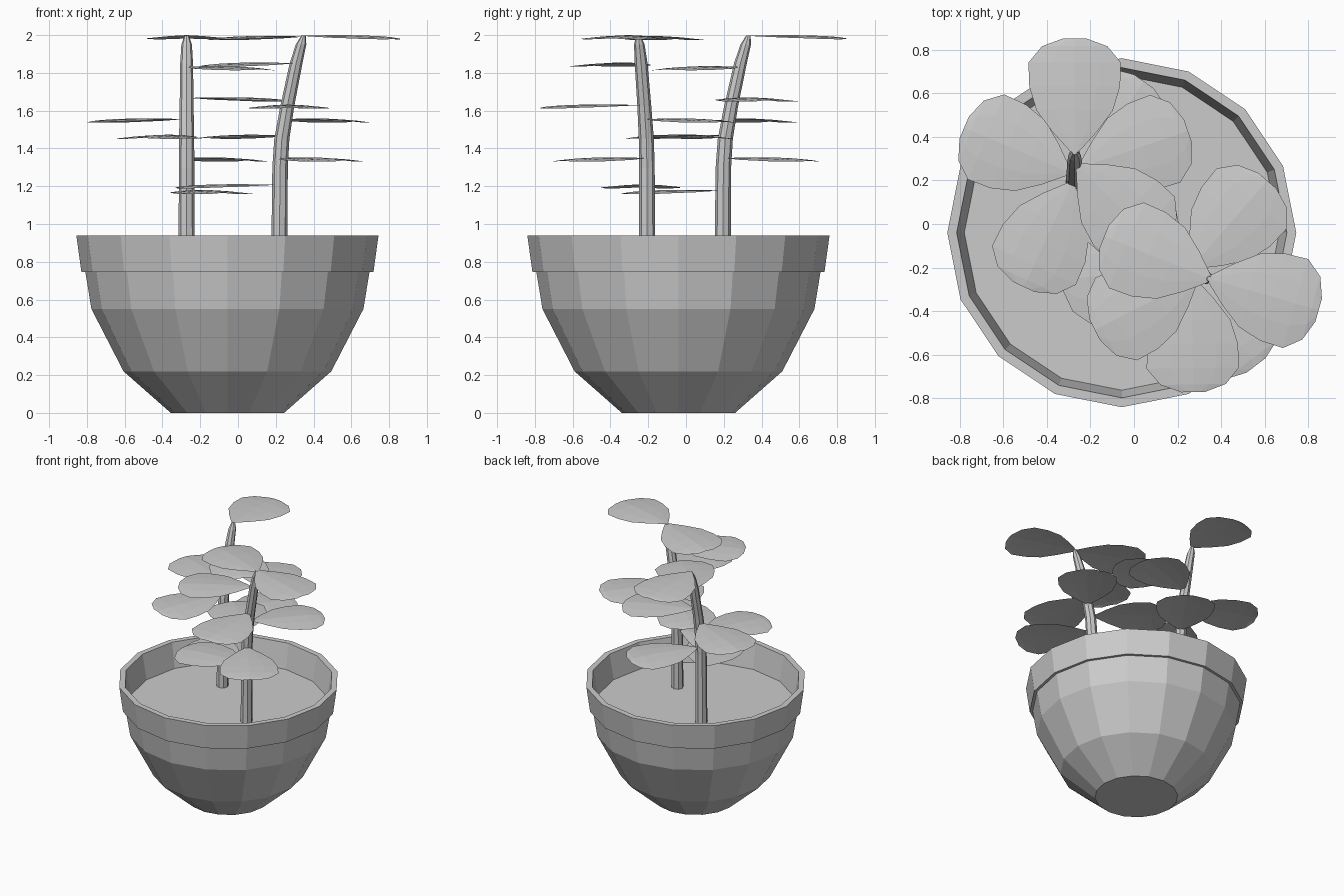
import bpy, bmesh
from math import sin, cos, pi, radians
from mathutils import Vector

if "Cube" in bpy.data.objects:
    bpy.data.objects.remove(bpy.data.objects["Cube"])


def add_object(name, bm):
    bmesh.ops.recalc_face_normals(bm, faces=bm.faces)
    mesh = bpy.data.meshes.new(name)
    bm.to_mesh(mesh)
    bm.free()
    obj = bpy.data.objects.new(name, mesh)
    bpy.context.collection.objects.link(obj)
    return obj


def loft(name, rings, sides):
    """Stack of horizontal rings (x, y, z, radius), capped at both ends."""
    bm = bmesh.new()
    loops = [[bm.verts.new((x + r * cos(2 * pi * i / sides),
                            y + r * sin(2 * pi * i / sides), z))
              for i in range(sides)] for x, y, z, r in rings]
    for a, b in zip(loops, loops[1:]):
        for i in range(sides):
            j = (i + 1) % sides
            bm.faces.new((a[i], a[j], b[j], b[i]))
    bm.faces.new(loops[0][::-1])
    bm.faces.new(loops[-1])
    return add_object(name, bm)


# Pot with rim lip, inner wall and soil, 16 sides
CX, CY = -0.056, -0.04
profile = [(0.30, 0), (0.55, 0.22), (0.72, 0.55), (0.752, 0.745), (0.773, 0.745),
           (0.80, 0.94), (0.757, 0.94), (0.722, 0.745)]
loft("pot", [(CX, CY, z, r) for r, z in profile], 16)

# Stem: height, sideways bend, radius
STEM = [(0.74, 0, .043), (1.3, .005, .041), (1.45, .015, .04), (1.62, .045, .037),
        (1.85, .095, .034), (1.95, .123, .028), (1.997, .137, .012)]

# Leaf outline: distance along the leaf, half width, midline height
LEAF = [(0, .018, 0), (.09, .10, .002), (.19, .175, .003), (.30, .208, .002),
        (.41, .212, -.002), (.485, .15, -.008), (.52, .055, -.014)]


def stem_at(base, lean, z):
    for (z0, b0, r0), (z1, b1, r1) in zip(STEM, STEM[1:]):
        if z <= z1:
            break
    t = min((z - z0) / (z1 - z0), 1)
    bend, r = b0 + (b1 - b0) * t, r0 + (r1 - r0) * t
    return base[0] + bend * cos(lean), base[1] + bend * sin(lean), r


def make_leaf(name, origin, angle):
    along = Vector((cos(angle), sin(angle), 0))
    across = Vector((-sin(angle), cos(angle), 0))
    bm = bmesh.new()
    rows = []
    for d, w, h in LEAF:
        row = []
        for s in (-1, -.5, 0, .5, 1):
            p = origin + along * d + across * (w * s)
            p.z += h - .016 * abs(s) ** 1.5 * (w / .21)
            row.append(bm.verts.new(p))
        rows.append(row)
    for a, b in zip(rows, rows[1:]):
        for i in range(4):
            bm.faces.new((a[i], b[i], b[i + 1], a[i + 1]))
    obj = add_object(name, bm)
    if obj.data.polygons[0].normal.z < 0:
        obj.data.flip_normals()


def make_plant(label, base, lean, leaves):
    lean = radians(lean)
    loft(label + "_stem", [(base[0] + b * cos(lean), base[1] + b * sin(lean), z, r)
                           for z, b, r in STEM], 8)
    for n, (angle, z) in enumerate(leaves):
        x, y, r = stem_at(base, lean, z)
        a = radians(angle)
        off = r * .8 if z < 1.95 else 0
        make_leaf(f"{label}_leaf_{n + 1}",
                  Vector((x + off * cos(a), y + off * sin(a), z)), a)


# Two plants, each leaf given as (direction in degrees, height)
make_plant("back", (-0.272, 0.193), 90,
           [(90, 1.997), (-45, 1.833), (19, 1.668), (157, 1.556),
            (245, 1.47), (55, 1.35), (-70, 1.178)])
make_plant("front", (0.218, -0.205), -20,
           [(-16, 1.997), (158, 1.993), (-153, 1.852), (-89, 1.63),
            (49, 1.556), (137, 1.47), (-53, 1.35), (185, 1.208)])
